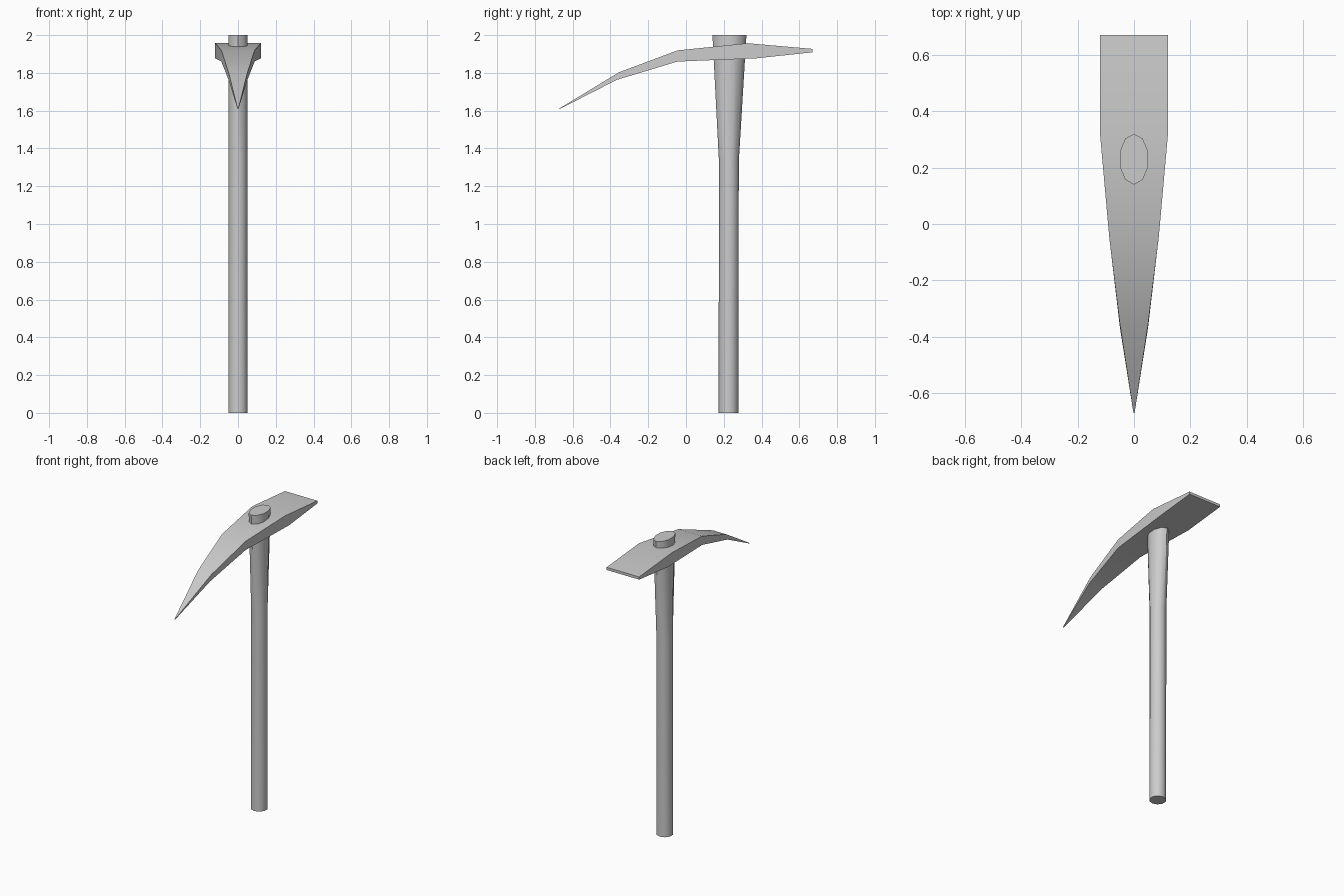
import bpy, math

if "Cube" in bpy.data.objects:
    bpy.data.objects.remove(bpy.data.objects["Cube"])


def make_object(name, verts, faces, angle):
    mesh = bpy.data.meshes.new(name)
    mesh.from_pydata(verts, [], faces)
    obj = bpy.data.objects.new(name, mesh)
    bpy.context.collection.objects.link(obj)
    bpy.ops.object.select_all(action='DESELECT')
    obj.select_set(True)
    bpy.context.view_layer.objects.active = obj
    bpy.ops.object.mode_set(mode='EDIT')
    bpy.ops.mesh.select_all(action='SELECT')
    bpy.ops.mesh.normals_make_consistent(inside=False)
    bpy.ops.object.mode_set(mode='OBJECT')
    bpy.ops.object.shade_smooth_by_angle(angle=math.radians(angle))
    return obj


def loft(name, rings, angle):
    """Skin a list of equal-sized point rings and cap both ends."""
    n = len(rings[0])
    verts = [p for ring in rings for p in ring]
    faces = [(r * n + i, r * n + (i + 1) % n, (r + 1) * n + (i + 1) % n, (r + 1) * n + i)
             for r in range(len(rings) - 1) for i in range(n)]
    last = (len(rings) - 1) * n
    faces += [tuple(reversed(range(n))), tuple(range(last, last + n))]
    return make_object(name, verts, faces, angle)


# Handle: ten-sided shaft flaring to an oval at the top (z, centre y, y radius)
SIDES, RX = 10, 0.0525
handle_rings = []
for z, cy, ry in [(0, 0.225, 0.0525), (1.33, 0.227, 0.0525), (2.0, 0.23, 0.09)]:
    handle_rings.append([(RX * math.sin(math.tau * i / SIDES),
                          cy + ry * math.cos(math.tau * i / SIDES), z)
                         for i in range(SIDES)])
loft("handle", handle_rings, 40)

# Head: pick point at the front, flat adze blade at the back
# (half width, top y, top z, bottom y, bottom z)
stations = [
    (0.002, -0.67, 1.612, -0.67, 1.608),
    (0.05, -0.355, 1.803, -0.367, 1.763),
    (0.088, -0.045, 1.919, -0.045, 1.86),
    (0.121, 0.325, 1.957, 0.37, 1.877),
    (0.121, 0.67, 1.927, 0.67, 1.909),
]
head_rings = [[(-w, ty, tz), (w, ty, tz), (w, by, bz), (-w, by, bz)]
              for w, ty, tz, by, bz in stations]
loft("pick_head", head_rings, 30)
